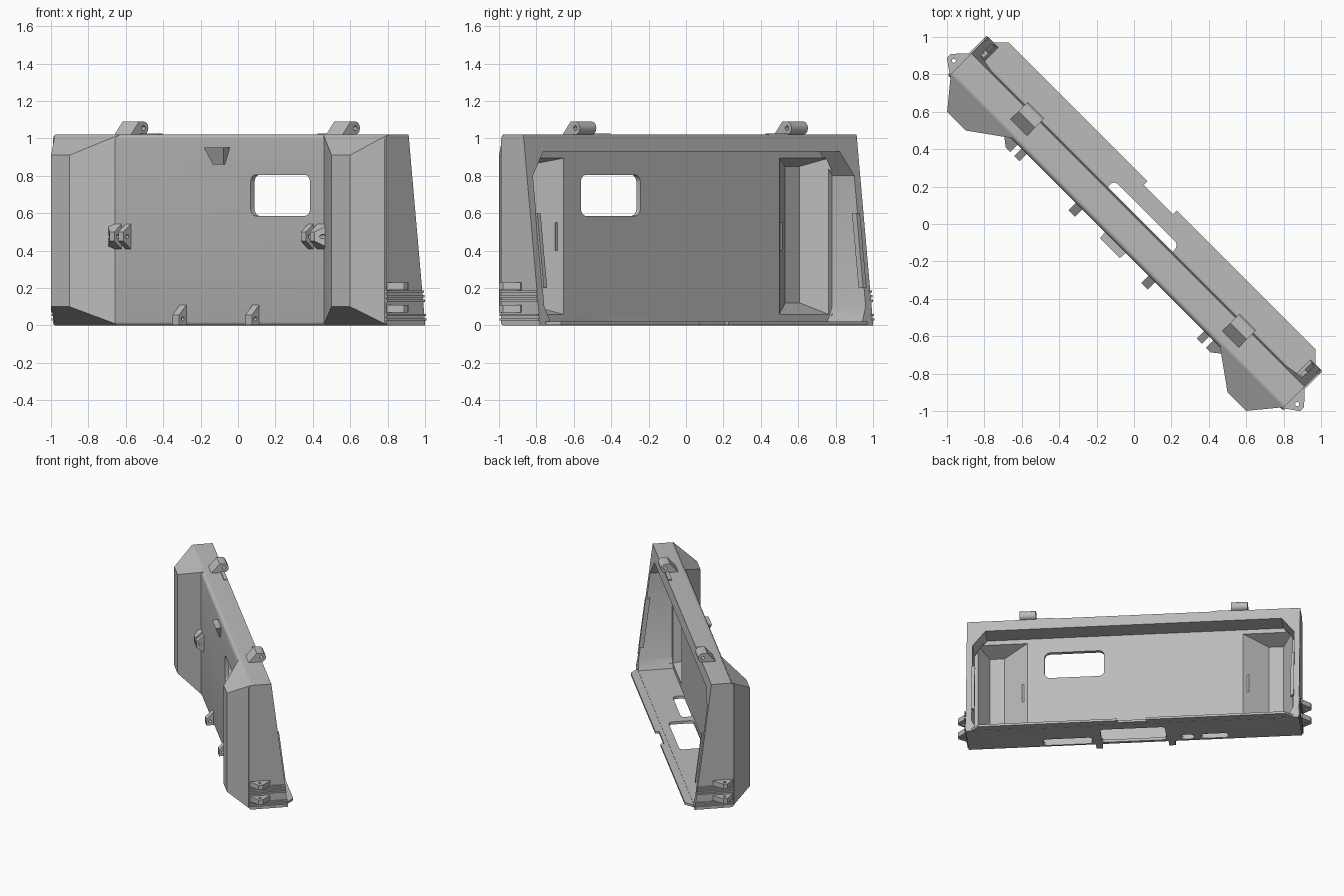
import bpy, bmesh, math
from mathutils import Vector

cube = bpy.data.objects.get("Cube")
if cube:
    bpy.data.objects.remove(cube)

grey = bpy.data.materials.new("plain_grey")
grey.use_nodes = True
grey.diffuse_color = (0.5, 0.5, 0.5, 1)
grey.node_tree.nodes["Principled BSDF"].inputs["Base Color"].default_value = (0.5, 0.5, 0.5, 1)

TURN = math.radians(-45)   # the case stands diagonally; parts use u (length), w (depth), z
END = 1.26
FRONT = -0.14


def finish(name, bm):
    bmesh.ops.recalc_face_normals(bm, faces=bm.faces)
    mesh = bpy.data.meshes.new(name)
    bm.to_mesh(mesh)
    bm.free()
    mesh.materials.append(grey)
    ob = bpy.data.objects.new(name, mesh)
    ob.rotation_euler.z = TURN
    bpy.context.collection.objects.link(ob)
    return ob


def prism(name, pts, axis, lo, hi):
    """Extrude a 2D outline along axis 0 (u), 1 (w) or 2 (z)."""
    bm = bmesh.new()
    verts = []
    for a, b in pts:
        co = [a, b]
        co.insert(axis, lo)
        verts.append(bm.verts.new(co))
    face = bm.faces.new(verts)
    new = bmesh.ops.extrude_face_region(bm, geom=[face])["geom"]
    step = Vector([hi - lo if i == axis else 0 for i in range(3)])
    bmesh.ops.translate(bm, vec=step, verts=[v for v in new if isinstance(v, bmesh.types.BMVert)])
    return finish(name, bm)


def rect(a0, a1, b0, b1):
    return [(a0, b0), (a1, b0), (a1, b1), (a0, b1)]


def round_rect(a0, a1, b0, b1, r):
    pts = []
    corners = [(a1 - r, b1 - r), (a0 + r, b1 - r), (a0 + r, b0 + r), (a1 - r, b0 + r)]
    for q, (a, b) in enumerate(corners):
        pts += arc(a, b, r, q * 90, q * 90 + 90, 5)
    return pts


def arc(a, b, r, start, stop, n):
    angles = [math.radians(start + (stop - start) * i / n) for i in range(n + 1)]
    return [(a + r * math.cos(t), b + r * math.sin(t)) for t in angles]


def circle(a, b, r):
    return arc(a, b, r, 0, 337.5, 15)


def frustum(name, base, w0, tip, w1, side=1):
    """Convex solid between two (u, z) rectangles at depths w0 and w1."""
    bm = bmesh.new()
    for (u0, u1, z0, z1), w in ((base, w0), (tip, w1)):
        for u, z in rect(u0, u1, z0, z1):
            bm.verts.new((u * side, w, z))
    bmesh.ops.convex_hull(bm, input=bm.verts)
    bmesh.ops.dissolve_limit(bm, angle_limit=0.01, verts=bm.verts, edges=bm.edges)
    return finish(name, bm)


def combine(ob, tools, operation):
    for tool in tools:
        tool.hide_render = True
        mod = ob.modifiers.new("combine", "BOOLEAN")
        mod.operation, mod.object, mod.solver = operation, tool, "EXACT"
    bpy.context.view_layer.update()
    done = bpy.data.meshes.new_from_object(ob.evaluated_get(bpy.context.evaluated_depsgraph_get()))
    ob.modifiers.clear()
    ob.data = done
    for tool in tools:
        bpy.data.objects.remove(tool)
    return ob


def drilled(ob, axis, a, b, lo, hi, r=0.011):
    return combine(ob, [prism("drill", circle(a, b, r), axis, lo, hi)], "DIFFERENCE")


# Outer shell: wedge-shaped body with rounded front edges and two end bulges
profile = [(0.156, 0), (0.03, 1.02)]
profile += arc(FRONT + 0.03, 0.99, 0.03, 90, 180, 5) + arc(FRONT + 0.02, 0.02, 0.02, 180, 270, 4)
shell = prism("case_shell", profile, 0, -END, END)
bulges = [frustum("bulge", (0.77, END, 0, 1.02), FRONT + 0.015, (0.99, 1.13, 0.1, 0.91), -0.283, s)
          for s in (-1, 1)]
combine(shell, bulges, "UNION")

# Hollow inside, open at the back
half = [(1.18, 0.022), (1.215, 0.1), (1.215, 0.8), (1.12, 0.93)]
cavity = prism("cavity", half + [(-u, z) for u, z in reversed(half)], 1, -0.11, 0.4)
recess = [frustum("recess", (0.79, 1.2, 0.05, 0.9), -0.09, (1.0, 1.11, 0.12, 0.85), -0.25, s)
          for s in (-1, 1)]
combine(shell, [cavity] + recess, "DIFFERENCE")

# Window in the front wall and ports in the floor
cuts = [prism("window", round_rect(0.235, 0.685, 0.585, 0.805, 0.04), 1, -0.3, 0)]
for u0, u1, w0, w1 in ((0.32, 0.69, -0.11, -0.02), (-0.24, 0.25, -0.1, 0.09),
                       (-0.45, -0.35, -0.105, -0.04), (-0.71, -0.5, -0.105, -0.04)):
    cuts.append(prism("port", round_rect(u0, u1, w0, w1, 0.03), 2, -0.1, 0.06))
combine(shell, cuts, "DIFFERENCE")

# Thin lip along the back of the floor, lower in the middle
prism("floor_lip_middle", rect(-0.12, 0.12, 0.14, 0.185), 2, 0.002, 0.02)

for s, label in ((-1, "right"), (1, "left")):
    lip = [(0.11, 0.14), (1.216, 0.14), (1.216, 0.156), (1.16, 0.213), (0.11, 0.213)]
    prism("floor_lip_" + label, [(u * s, w) for u, w in lip], 2, 0.002, 0.02)

    # Locating strip inside the side rim, following the sloped back
    strip = [(0.11, 0.2), (0.145, 0.2), (0.095, 0.6), (0.06, 0.6)]
    prism("rim_strip_" + label, strip, 0, s * 1.195, s * 1.22)

    # Hinge knuckle with a ramp in front and a low ridge beside it
    knuckle = [(-0.08, 1.01), (0.025, 1.01)]
    knuckle += arc(0.025, 1.055, 0.035, -90, 90, 8) + [(-0.01, 1.09)]
    hinge = prism("hinge_" + label, knuckle, 0, s * 0.8 - 0.062, s * 0.8 + 0.062)
    drilled(hinge, 0, 0.025, 1.055, -1, 1, 0.013)
    prism("hinge_ridge_" + label, rect(0.0, 0.028, 1.01, 1.027), 0, s * 0.6, s * 0.74)

    # Front bracket pair: thin drilled plate and a buttress beside it
    plate = frustum("bracket_plate_" + label, (0.67, 0.71, 0.4, 0.55), FRONT + 0.01,
                    (0.67, 0.71, 0.45, 0.5), -0.195, s)
    drilled(plate, 0, -0.168, 0.475, -1, 1)
    buttress = frustum("bracket_buttress_" + label, (0.74, 0.86, 0.4, 0.55), FRONT + 0.01,
                       (0.74, 0.775, 0.45, 0.5), -0.195, s)
    drilled(buttress, 0, -0.168, 0.475, -1, 1)

    # Lower front lug with a sloped top
    lug = prism("lower_lug_" + label, [(-0.12, 0.003), (-0.195, 0.003), (-0.195, 0.055), (FRONT, 0.11),
                                       (-0.12, 0.11)], 0, s * 0.275 - 0.025, s * 0.275 + 0.025)
    drilled(lug, 0, -0.168, 0.035, -1, 1)

    # Drilled tabs and grip ribs on the end face
    tab = [(1.25, -0.14), (1.335, -0.08), (1.335, -0.048), (1.27, 0.018), (1.25, 0.018)]
    for n, z in enumerate((0.07, 0.19)):
        ear = prism(f"end_tab_{label}_{n}", [(u * s, w) for u, w in tab], 2, z, z + 0.04)
        drilled(ear, 2, s * 1.298, -0.064, 0, 1)
    for n, z in enumerate((0.025, 0.05, 0.125, 0.15, 0.175)):
        back = 0.158 - 0.126 * z
        prism(f"end_rib_{label}_{n}", rect(FRONT, back, z, z + 0.012), 0, s * 1.25, s * 1.27)

# Small wedge hook high on the front wall
bm = bmesh.new()
for w, z, u in ((-0.12, 0.95, 0.08), (-0.183, 0.95, 0.075), (-0.12, 0.86, 0.04), (-0.15, 0.86, 0.04)):
    for s in (-1, 1):
        bm.verts.new((u * s, w, z))
bmesh.ops.convex_hull(bm, input=bm.verts)
finish("wall_hook", bm)

# Smooth the rounded edges only
bpy.ops.object.select_all(action="DESELECT")
for ob in bpy.context.scene.objects:
    if ob.type == "MESH" and grey.name in ob.data.materials:
        ob.select_set(True)
        bpy.context.view_layer.objects.active = ob
bpy.ops.object.shade_smooth_by_angle(angle=math.radians(28))
